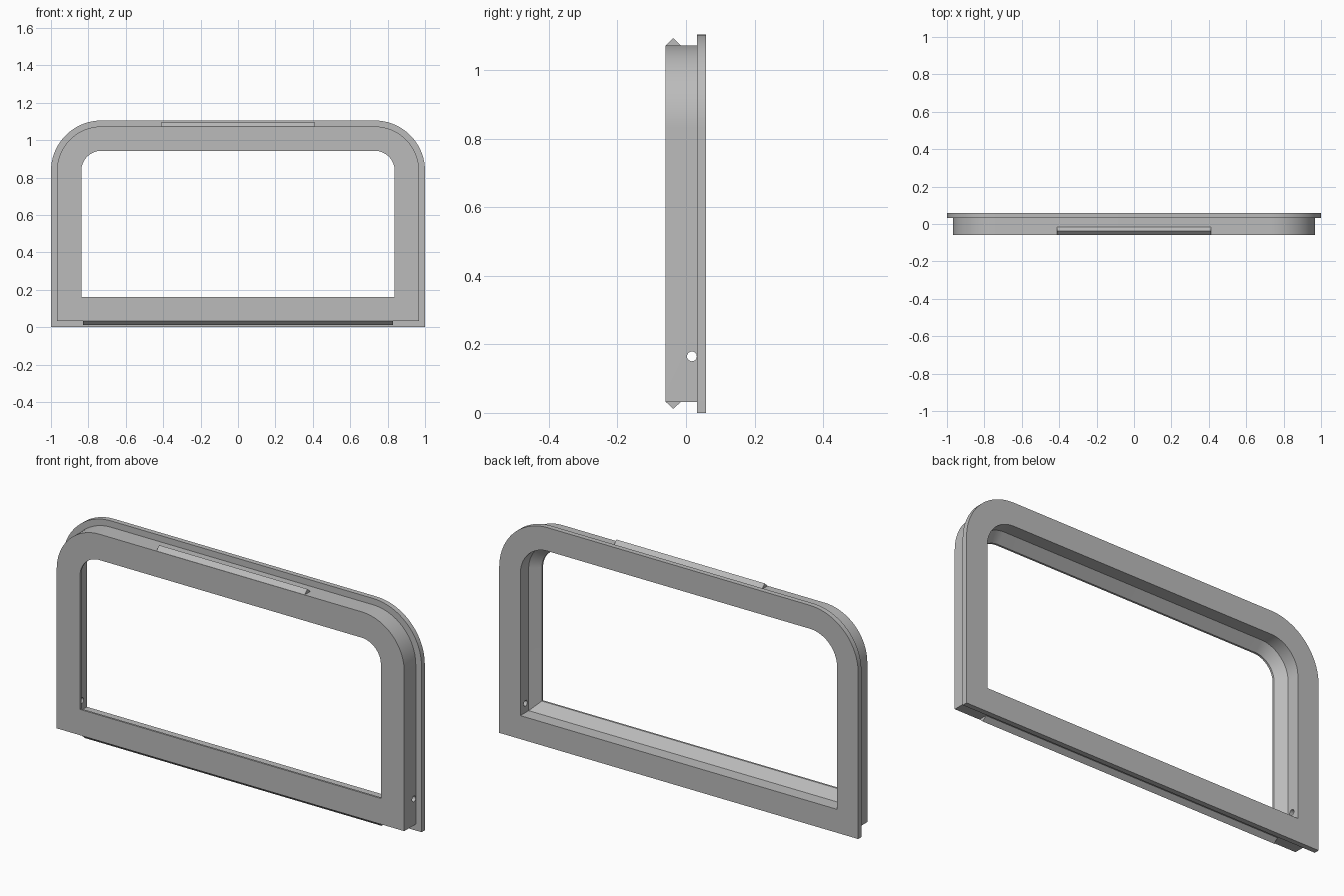
import bpy
import bmesh
from math import cos, sin, pi, radians

if "Cube" in bpy.data.objects:
    bpy.data.objects.remove(bpy.data.objects["Cube"])

HEIGHT = 1.105
RADIUS = 0.27
ARC_STEPS = 24

grey = bpy.data.materials.new("plain grey")
grey.use_nodes = True
grey.diffuse_color = (0.5, 0.5, 0.5, 1)
grey.node_tree.nodes["Principled BSDF"].inputs["Base Color"].default_value = grey.diffuse_color


def make_object(name, bm):
    bmesh.ops.recalc_face_normals(bm, faces=bm.faces)
    mesh = bpy.data.meshes.new(name)
    bm.to_mesh(mesh)
    bm.free()
    mesh.materials.append(grey)
    obj = bpy.data.objects.new(name, mesh)
    bpy.context.collection.objects.link(obj)
    return obj


def arch_outline(inset):
    """Arch with square feet and round shoulders, moved inward by inset."""
    r = RADIUS - inset
    cx, cz = 1 - RADIUS, HEIGHT - RADIUS
    angles = [pi / 2 * i / ARC_STEPS for i in range(ARC_STEPS + 1)]
    right = [(1 - inset, inset)] + [(cx + r * cos(a), cz + r * sin(a)) for a in angles]
    return right + [(-x, z) for x, z in reversed(right)]


def ridge(name, half_length, base_z, tip_z):
    """Triangular snap ridge running along x."""
    bm = bmesh.new()
    section = [(-0.06, base_z), (-0.037, tip_z), (-0.014, base_z)]
    ends = [[bm.verts.new((x, y, z)) for y, z in section] for x in (-half_length, half_length)]
    for end in ends:
        bm.faces.new(end)
    for i in range(3):
        j = (i + 1) % 3
        bm.faces.new((ends[0][i], ends[0][j], ends[1][j], ends[1][i]))
    return make_object(name, bm)


# Frame: section (inset, y) swept round the arch, with flange, body, lip, chamfer and ledge
section = [(0, 0.058), (0, 0.032), (0.032, 0.032), (0.032, -0.06),
           (0.162, -0.06), (0.162, -0.05), (0.118, -0.008), (0.118, 0.058)]
bm = bmesh.new()
rings = [[bm.verts.new((x, y, z)) for x, z in arch_outline(inset)] for inset, y in section]
for k, ring in enumerate(rings):
    following = rings[(k + 1) % len(rings)]
    for i in range(len(ring)):
        j = (i + 1) % len(ring)
        bm.faces.new((ring[i], ring[j], following[j], following[i]))
frame = make_object("window_frame", bm)

# Drain holes through both side walls
bpy.ops.mesh.primitive_cylinder_add(vertices=24, radius=0.0143, depth=2.4,
                                    location=(0, 0.0172, 0.165), rotation=(0, pi / 2, 0))
cutter = bpy.context.object
cutter.name = "hole_cutter"
cutter.hide_render = True
cutter.data.materials.append(grey)
cut = frame.modifiers.new("side_holes", 'BOOLEAN')
cut.operation = 'DIFFERENCE'
cut.solver = 'EXACT'
cut.object = cutter
bpy.ops.object.select_all(action='DESELECT')
frame.select_set(True)
bpy.context.view_layer.objects.active = frame
bpy.ops.object.modifier_apply(modifier=cut.name)
bpy.data.objects.remove(cutter)
bpy.ops.object.shade_smooth_by_angle(angle=radians(30))

# Snap ridges on the top and bottom of the body
ridge("top_ridge", 0.413, HEIGHT - 0.033, HEIGHT - 0.011)
ridge("bottom_ridge", 0.828, 0.033, 0.012)
